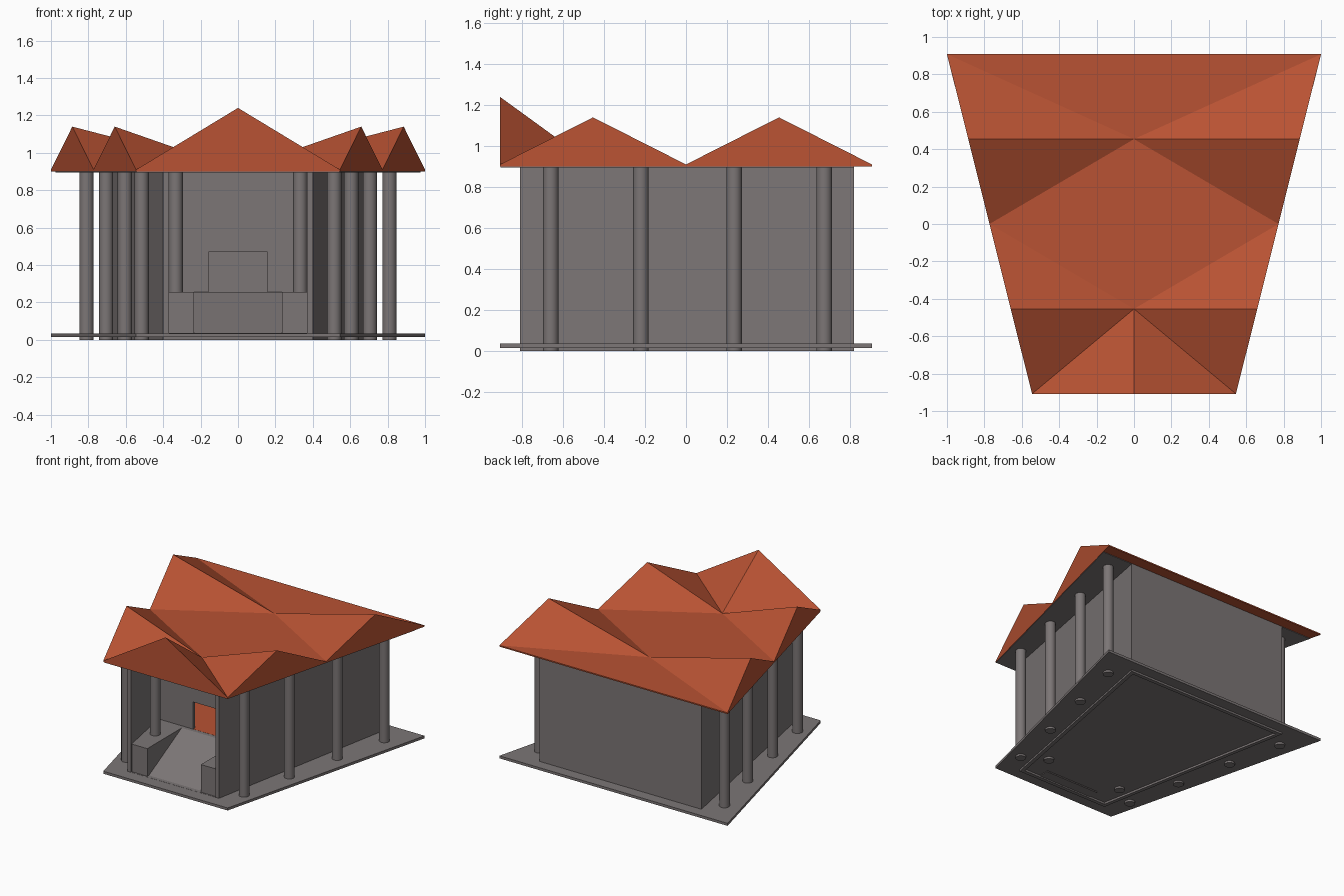
import bpy, bmesh

if "Cube" in bpy.data.objects:
    bpy.data.objects.remove(bpy.data.objects["Cube"])

def material(name, rgb):
    m = bpy.data.materials.new(name)
    m.diffuse_color = (*rgb, 1)
    m.use_nodes = True
    m.node_tree.nodes["Principled BSDF"].inputs["Base Color"].default_value = m.diffuse_color
    return m

STONE = material("grey_stone", (0.20, 0.18, 0.18))
TILE = material("terracotta", (0.48, 0.085, 0.033))

def mesh_object(name, verts, faces, mats):
    me = bpy.data.meshes.new(name)
    bm = bmesh.new()
    vs = [bm.verts.new(v) for v in verts]
    for f in faces:
        bm.faces.new([vs[i] for i in f])
    bmesh.ops.recalc_face_normals(bm, faces=bm.faces)
    bm.to_mesh(me)
    bm.free()
    for m in mats:
        me.materials.append(m)
    ob = bpy.data.objects.new(name, me)
    bpy.context.collection.objects.link(ob)
    return ob

def prism(name, outline, z0, z1, mat=STONE):
    """Vertical prism over a plan outline."""
    n = len(outline)
    verts = [(x, y, z) for z in (z0, z1) for x, y in outline]
    faces = [tuple(range(n)), tuple(range(n, 2 * n))]
    faces += [(i, (i + 1) % n, n + (i + 1) % n, n + i) for i in range(n)]
    return mesh_object(name, verts, faces, [mat])

def trapezoid(xf, yf, xb, yb):
    return [(-xf, yf), (xf, yf), (xb, yb), (-xb, yb)]

def column(name, x, y, z0, z1):
    bpy.ops.mesh.primitive_cylinder_add(vertices=24, radius=0.038, depth=z1 - z0,
                                        location=(x, y, (z0 + z1) / 2))
    ob = bpy.context.object
    ob.name = name
    ob.data.materials.append(STONE)
    bpy.ops.object.shade_smooth_by_angle()

def wall_x(y):
    return 0.40 + 0.19 * (y + 0.81)

D = 0.908          # half depth of base and roof
EAVE, SOFFIT, T = 0.91, 0.90, 0.03
YP = -0.34         # porch wall front

# Base plate
prism("base_plate", trapezoid(0.545, -D, 1, D), 0.015, 0.035)

# Outer walls and low front sill
for s, side in ((1, "right"), (-1, "left")):
    a, b = wall_x(-0.81), wall_x(0.82)
    prism(side + "_wall", [(s * a, -0.81), (s * b, 0.82), (s * (b - T), 0.82),
                           (s * (a - T), -0.81)], 0, SOFFIT)
b = wall_x(0.8) - 0.02
prism("back_wall", trapezoid(b, 0.79, b, 0.82), 0, SOFFIT)
prism("front_sill", trapezoid(0.38, -0.81, 0.38, -0.78), 0, 0.036)

# Porch back wall with doorway
w = wall_x(YP) - 0.015
for s, side in ((1, "right"), (-1, "left")):
    prism("porch_wall_" + side, [(s * 0.158, YP), (s * w, YP), (s * w, YP + T),
                                 (s * 0.158, YP + T)], 0.035, SOFFIT)
prism("porch_wall_top", trapezoid(0.158, YP, 0.158, YP + T), 0.47, SOFFIT)

# Inner floor seen through the doorway
prism("inner_floor", trapezoid(wall_x(YP) - T, YP + 0.005, wall_x(0.79) - T, 0.79),
      0.235, 0.253, TILE)

# Porch blocks, landing and ramp
for s, side in ((1, "right"), (-1, "left")):
    prism("porch_block_" + side, [(s * 0.235, -0.80), (s * 0.37, -0.80),
          (s * (wall_x(YP) - 0.02), YP), (s * 0.235, YP)], 0.03, 0.255)
prism("landing", trapezoid(0.235, -0.37, 0.235, YP), 0.035, 0.255)
r = 0.235
mesh_object("ramp", [(-r, -0.78, 0.035), (r, -0.78, 0.035), (r, -0.37, 0.255), (-r, -0.37, 0.255),
                     (-r, -0.78, 0.01), (r, -0.78, 0.01), (r, -0.70, 0.01), (-r, -0.70, 0.01)],
            [(0, 1, 2, 3), (4, 5, 6, 7), (0, 1, 5, 4), (2, 3, 7, 6), (1, 2, 6, 5), (0, 3, 7, 4)], [STONE])

# Columns
for s, side in ((1, "right"), (-1, "left")):
    for i, (x, y) in enumerate([(0.515, -0.66), (0.605, -0.22), (0.705, 0.235), (0.81, 0.675)]):
        column(f"{side}_column_{i + 1}", s * x, y, 0, SOFFIT + 0.004)
    column(side + "_porch_column", s * 0.333, -0.56, 0, SOFFIT + 0.004)

# Roof: five gables whose ridges fall inwards to two low points on the centre line
verts = [(0, -D, 1.24), (0, -D / 2, EAVE), (0, D / 2, EAVE)]
for s in (1, -1):
    verts += [(s * 0.545, -D, EAVE), (s * 0.7725, 0, EAVE), (s, D, EAVE),
              (s * 0.659, -D / 2, 1.14), (s * 0.886, D / 2, 1.14),
              (s * 0.545, -D, SOFFIT), (s, D, SOFFIT)]
faces = [(3, 10, 0), (4, 11, 1), (4, 11, 2), (5, 12, 2),
         (8, 9, 16, 15), (3, 8, 15, 10), (5, 9, 16, 12)]
for k in (3, 10):
    A, B, C, P, Q, a, c = range(k, k + 7)
    faces += [(A, 0, 1), (A, B, P), (A, P, 1), (P, B, 1),
              (B, C, Q), (B, Q, 2), (Q, C, 2), (A, B, C, c, a)]
roof = mesh_object("roof", verts, faces, [TILE])

# Grey ceiling under the roof, stopping at the back wall
prism("ceiling", trapezoid(0.542, -D + 0.003, 0.975, 0.82), SOFFIT - 0.004, SOFFIT + 0.002)
